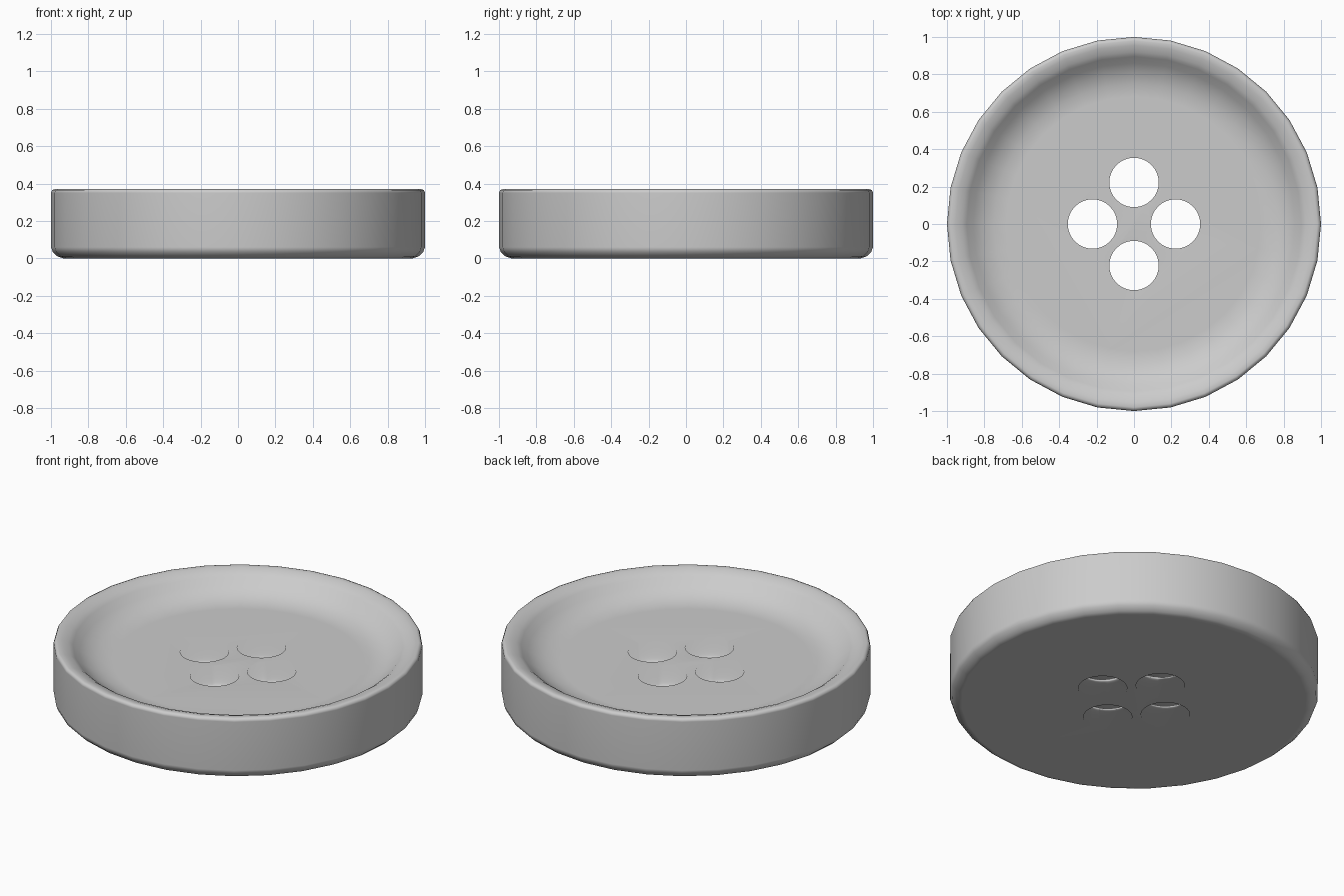
import bpy
import bmesh
from math import cos, sin, pi
from mathutils import Matrix

SIDES = 32
HOLE_RADIUS = 0.132
HOLE_OFFSET = 0.222

cube = bpy.data.objects.get("Cube")
if cube:
    bpy.data.objects.remove(cube, do_unlink=True)

# Plain grey material
grey = bpy.data.materials.new("button_grey")
grey.use_nodes = True
colour = (0.6, 0.6, 0.6, 1)
grey.diffuse_color = colour
grey.node_tree.nodes["Principled BSDF"].inputs["Base Color"].default_value = colour


def add_object(name, bm):
    bmesh.ops.recalc_face_normals(bm, faces=bm.faces)
    for face in bm.faces:
        face.smooth = True
    mesh = bpy.data.meshes.new(name)
    bm.to_mesh(mesh)
    bm.free()
    mesh.materials.append(grey)
    obj = bpy.data.objects.new(name, mesh)
    bpy.context.collection.objects.link(obj)
    return obj


# Button body: (radius, height) from the underside, over the rim, into the dish
profile = [
    (0.935, 0.0), (0.965, 0.01), (0.99, 0.033), (1.0, 0.06),
    (1.0, 0.35), (0.994, 0.364), (0.98, 0.37), (0.955, 0.367),
    (0.92, 0.355), (0.895, 0.338), (0.86, 0.304), (0.81, 0.272), (0.75, 0.252), (0.68, 0.245),
]
bm = bmesh.new()
rings = []
for radius, height in profile:
    angles = [2 * pi * i / SIDES for i in range(SIDES)]
    rings.append([bm.verts.new((radius * cos(a), radius * sin(a), height)) for a in angles])
for low, high in zip(rings, rings[1:]):
    for i in range(SIDES):
        j = (i + 1) % SIDES
        bm.faces.new((low[i], low[j], high[j], high[i]))
bm.faces.new(rings[0])
bm.faces.new(rings[-1])
body = add_object("button_body", bm)

# Four thread holes
bm = bmesh.new()
for k in range(4):
    a = k * pi / 2
    place = Matrix.Translation((HOLE_OFFSET * cos(a), HOLE_OFFSET * sin(a), 0.1))
    bmesh.ops.create_cone(bm, cap_ends=True, segments=SIDES, radius1=HOLE_RADIUS,
                          radius2=HOLE_RADIUS, depth=1, matrix=place)
cutter = add_object("thread_hole_cutter", bm)
cutter.hide_render = True
cutter.hide_set(True)

holes = body.modifiers.new("thread_holes", 'BOOLEAN')
holes.operation = 'DIFFERENCE'
holes.solver = 'EXACT'
holes.object = cutter

# Soft shading led by the large flat faces
soft = body.modifiers.new("soft_shading", 'WEIGHTED_NORMAL')
soft.mode = 'FACE_AREA'
soft.keep_sharp = False
